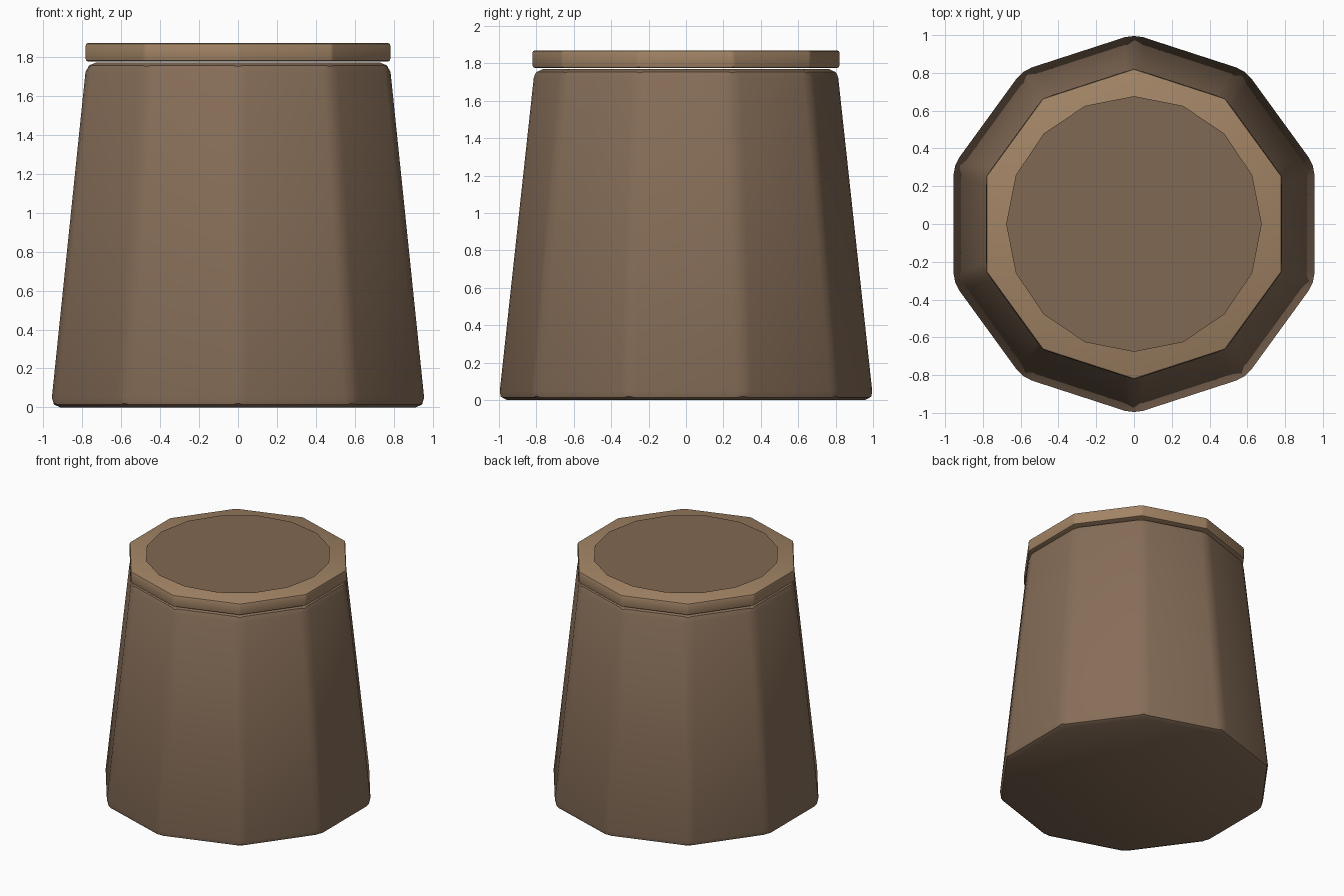
import bpy, math

if "Cube" in bpy.data.objects:
    bpy.data.objects.remove(bpy.data.objects["Cube"])


def paint(obj, name, color):
    mat = bpy.data.materials.new(name)
    mat.diffuse_color = (*color, 1)
    mat.use_nodes = True
    mat.node_tree.nodes["Principled BSDF"].inputs["Base Color"].default_value = mat.diffuse_color
    obj.data.materials.append(mat)


def tapered_drum(name, r_low, r_high, z_low, z_high, bevel, segments, mat_name, color):
    """Ten-sided drum with corners on the y axis and softened edges."""
    bpy.ops.mesh.primitive_cone_add(vertices=10, radius1=r_low, radius2=r_high,
                                    depth=z_high - z_low,
                                    location=(0, 0, (z_low + z_high) / 2))
    obj = bpy.context.object
    obj.name = name
    paint(obj, mat_name, color)
    mod = obj.modifiers.new("soft_edges", "BEVEL")
    mod.width = bevel
    mod.segments = segments
    mod.limit_method = "ANGLE"
    mod.angle_limit = math.radians(20)
    bpy.ops.object.modifier_apply(modifier=mod.name)
    bpy.ops.object.shade_smooth_by_angle(angle=math.radians(30))
    return obj


# Tapered body
tapered_drum("stump_body", 1.01, 0.818, 0.0, 1.77, 0.05, 2, "bark_brown", (0.24, 0.155, 0.098))

# Paler rim slab on top
tapered_drum("top_rim", 0.822, 0.822, 1.776, 1.87, 0.012, 2, "pale_wood", (0.36, 0.23, 0.13))

# Thin inset disc, sixteen sides, hovering just above the rim
bpy.ops.mesh.primitive_circle_add(vertices=16, radius=0.677, fill_type="NGON",
                                  location=(0, 0, 1.884))
disc = bpy.context.object
disc.name = "top_disc"
paint(disc, "disc_wood", (0.22, 0.14, 0.085))
